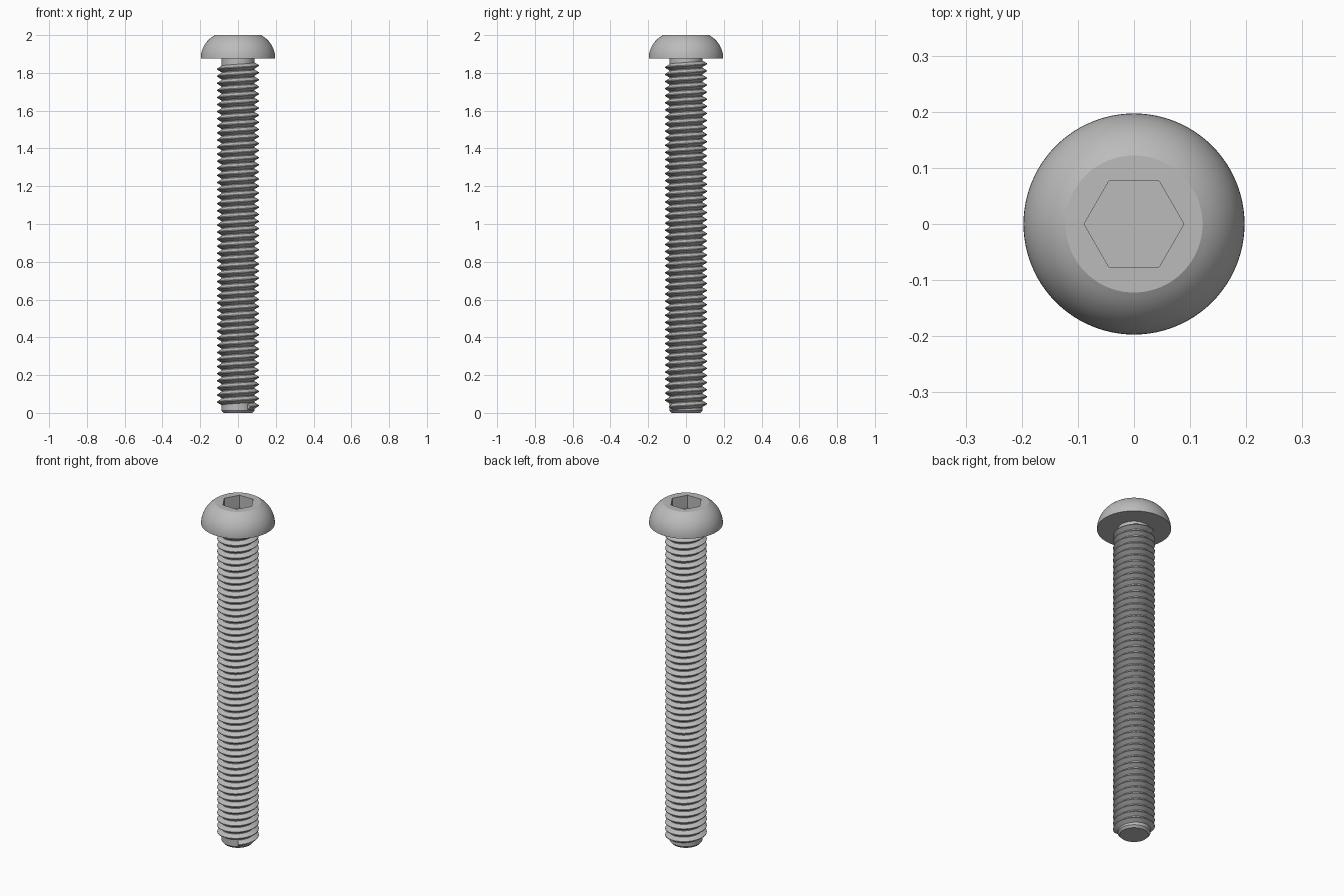
import bpy
import bmesh
from math import cos, sin, pi, radians

cube = bpy.data.objects.get("Cube")
if cube:
    bpy.data.objects.remove(cube, do_unlink=True)

steel = bpy.data.materials.new("grey steel")
steel.use_nodes = True
grey = (0.5, 0.5, 0.5, 1)
steel.diffuse_color = grey
steel.node_tree.nodes["Principled BSDF"].inputs["Base Color"].default_value = grey

SEGMENTS = 96
HEAD_BASE = 1.876
CORE = 0.087
CREST = 0.111
PITCH = 0.0375


def finish(bm, name):
    bmesh.ops.recalc_face_normals(bm, faces=bm.faces[:])
    mesh = bpy.data.meshes.new(name)
    bm.to_mesh(mesh)
    bm.free()
    mesh.materials.append(steel)
    obj = bpy.data.objects.new(name, mesh)
    bpy.context.collection.objects.link(obj)
    bpy.ops.object.select_all(action="DESELECT")
    obj.select_set(True)
    bpy.context.view_layer.objects.active = obj
    bpy.ops.object.shade_smooth_by_angle(angle=radians(30))
    return obj


def round_edge(radius):
    return lambda angle: radius


def hex_edge(apothem):
    # Distance to a hexagon with corners on the x axis
    return lambda angle: apothem / cos(angle % (pi / 3) - pi / 6)


def lathe(name, profile):
    """Skin rings of (outline function, height), capping both ends."""
    bm = bmesh.new()
    rings = []
    for outline, z in profile:
        angles = [2 * pi * i / SEGMENTS for i in range(SEGMENTS)]
        rings.append([bm.verts.new((outline(a) * cos(a), outline(a) * sin(a), z))
                      for a in angles])
    for low, high in zip(rings, rings[1:]):
        for i in range(SEGMENTS):
            j = (i + 1) % SEGMENTS
            bm.faces.new((low[i], low[j], high[j], high[i]))
    bm.faces.new(rings[0])
    bm.faces.new(rings[-1])
    return finish(bm, name)


def thread(name, start_angle, start_z, turns, steps=48):
    """Sweep a blunt triangular tooth up a right-handed helix."""
    tooth = [(CORE - 0.003, -0.0185), (CREST, -0.002),
             (CREST, 0.002), (CORE - 0.003, 0.0185)]
    bm = bmesh.new()
    sections = []
    for i in range(int(turns * steps) + 1):
        a = start_angle + 2 * pi * i / steps
        z = start_z + PITCH * i / steps
        sections.append([bm.verts.new((r * cos(a), r * sin(a), z + dz))
                         for r, dz in tooth])
    for s, t in zip(sections, sections[1:]):
        for k in range(4):
            m = (k + 1) % 4
            bm.faces.new((s[k], s[m], t[m], t[k]))
    bm.faces.new(sections[0])
    bm.faces.new(sections[-1])
    return finish(bm, name)


# Domed head with a flat top and a hexagonal socket
dome_radius, dome_centre = 0.14, 0.057
sweep = radians(62.3)
head = [(round_edge(CORE * 0.5), HEAD_BASE)]
for i in range(13):
    a = sweep * i / 12
    head.append((round_edge(dome_centre + dome_radius * cos(a)),
                 HEAD_BASE + dome_radius * sin(a)))
head += [(hex_edge(0.077), 2.0), (hex_edge(0.077), 1.925)]
lathe("button_head", head)

# Shank core with a chamfered tip
lathe("shank", [(round_edge(0.076), 0), (round_edge(CORE), 0.012),
                (round_edge(CORE), HEAD_BASE + 0.01)])

# Helical thread
thread("screw_thread", radians(-55), 0.033, 48.5)
